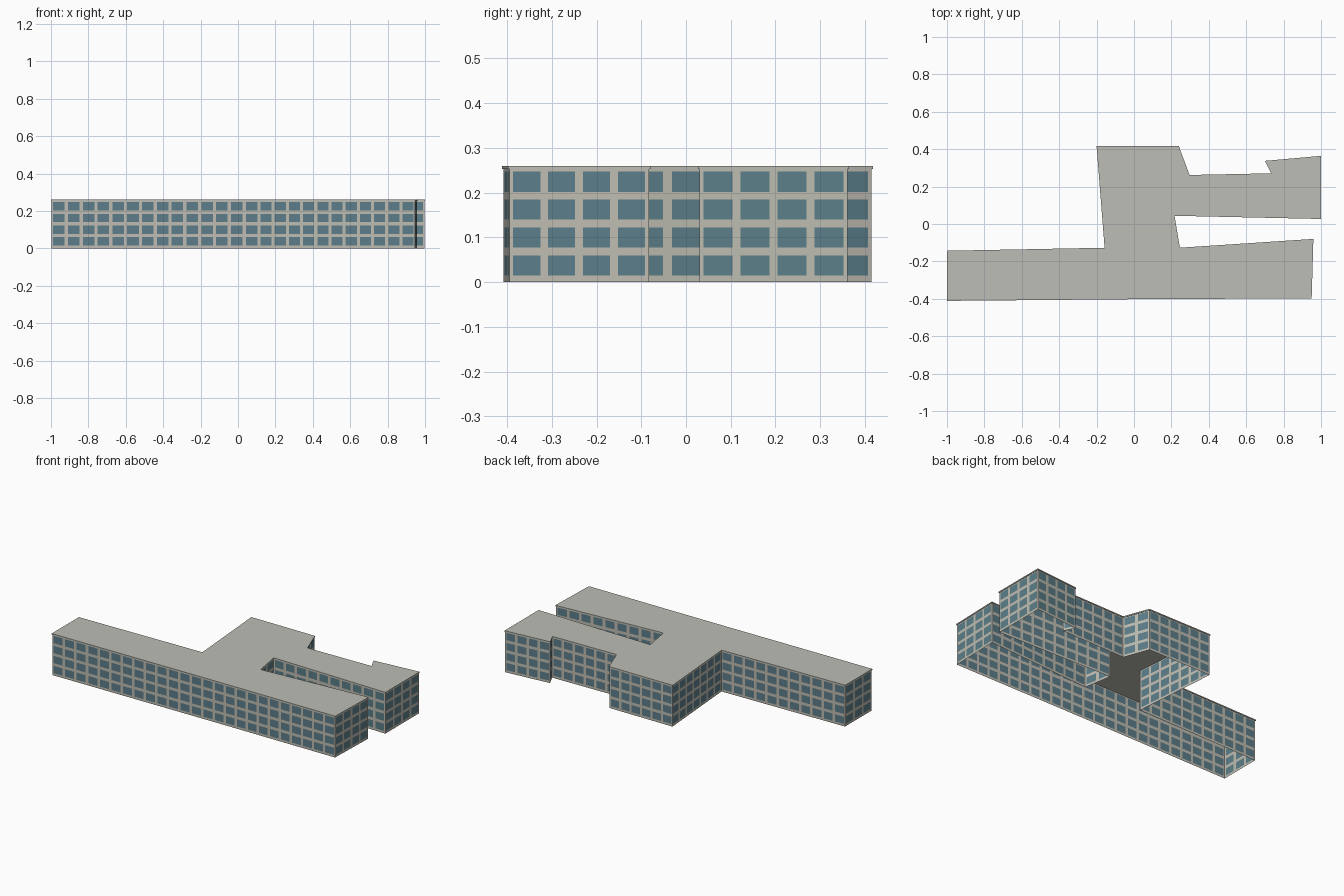
import bpy, bmesh
from mathutils import Vector

if "Cube" in bpy.data.objects:
    bpy.data.objects.remove(bpy.data.objects["Cube"])

WALL_TOP, ROOF_TOP, OVERHANG = 0.253, 0.26, 0.003
FLOORS, FLOOR_H = 4, 0.0625
PITCH, GLASS_SHARE = 0.0765, 0.78


def material(name, rgb):
    m = bpy.data.materials.new(name)
    lin = [(c / 255 / 12.92 if c < 10 else ((c / 255 + 0.055) / 1.055) ** 2.4) for c in rgb]
    m.diffuse_color = (*lin, 1)
    m.use_nodes = True
    m.node_tree.nodes["Principled BSDF"].inputs["Base Color"].default_value = m.diffuse_color
    return m


concrete = material("concrete", (191, 189, 178))
glass = material("window glass", (92, 126, 138))
roofing = material("roofing", (190, 190, 182))

# footprint corners, counter-clockwise from the front left
footprint = [Vector(p) for p in (
    (-0.997, -0.408), (0.112, -0.398), (0.947, -0.395), (0.956, -0.083),
    (0.243, -0.130), (0.213, 0.047), (0.997, 0.030), (0.997, 0.361),
    (0.705, 0.335), (0.738, 0.268), (0.295, 0.259), (0.237, 0.415),
    (-0.197, 0.415), (-0.154, -0.130), (-0.997, -0.146))]


def make_object(name, bm, mats):
    bmesh.ops.remove_doubles(bm, verts=bm.verts, dist=1e-5)
    me = bpy.data.meshes.new(name)
    bm.to_mesh(me)
    bm.free()
    for m in mats:
        me.materials.append(m)
    ob = bpy.data.objects.new(name, me)
    bpy.context.collection.objects.link(ob)
    return ob


def offset(points, d):
    """Push a counter-clockwise outline outward by d with mitred corners."""
    out = []
    for i, p in enumerate(points):
        a = (p - points[i - 1]).normalized()
        b = (points[(i + 1) % len(points)] - p).normalized()
        na, nb = Vector((a.y, -a.x)), Vector((b.y, -b.x))
        out.append(p + (na + nb) * d / (1 + na.dot(nb)))
    return out


# height lines: odd bands hold the windows
z_lines = [0]
for f in range(FLOORS):
    z_lines += [f * FLOOR_H + 0.0145, f * FLOOR_H + 0.0595]
z_lines.append(WALL_TOP)


# outer walls: a thin open shell, each wall cut into a window grid
bm = bmesh.new()
for i, a in enumerate(footprint):
    b = footprint[(i + 1) % len(footprint)]
    count = max(1, round((b - a).length / PITCH))
    margin = (1 - GLASS_SHARE) / 2
    t_lines = [0]
    for c in range(count):
        t_lines += [(c + margin) / count, (c + 1 - margin) / count]
    t_lines.append(1)
    grid = [[bm.verts.new((*a.lerp(b, t), z)) for t in t_lines] for z in z_lines]
    for r in range(len(z_lines) - 1):
        for c in range(len(t_lines) - 1):
            face = bm.faces.new((grid[r][c], grid[r][c + 1],
                                 grid[r + 1][c + 1], grid[r + 1][c]))
            face.material_index = 1 if r % 2 and c % 2 else 0
make_object("walls", bm, (concrete, glass))

# roof slab with a slight overhang
bm = bmesh.new()
outline = offset(footprint, OVERHANG)
low = [bm.verts.new((*p, WALL_TOP)) for p in outline]
high = [bm.verts.new((*p, ROOF_TOP)) for p in outline]
bm.faces.new(high)
bm.faces.new(low[::-1])
for i in range(len(low)):
    j = (i + 1) % len(low)
    bm.faces.new((low[i], low[j], high[j], high[i]))
make_object("roof", bm, (roofing,))
